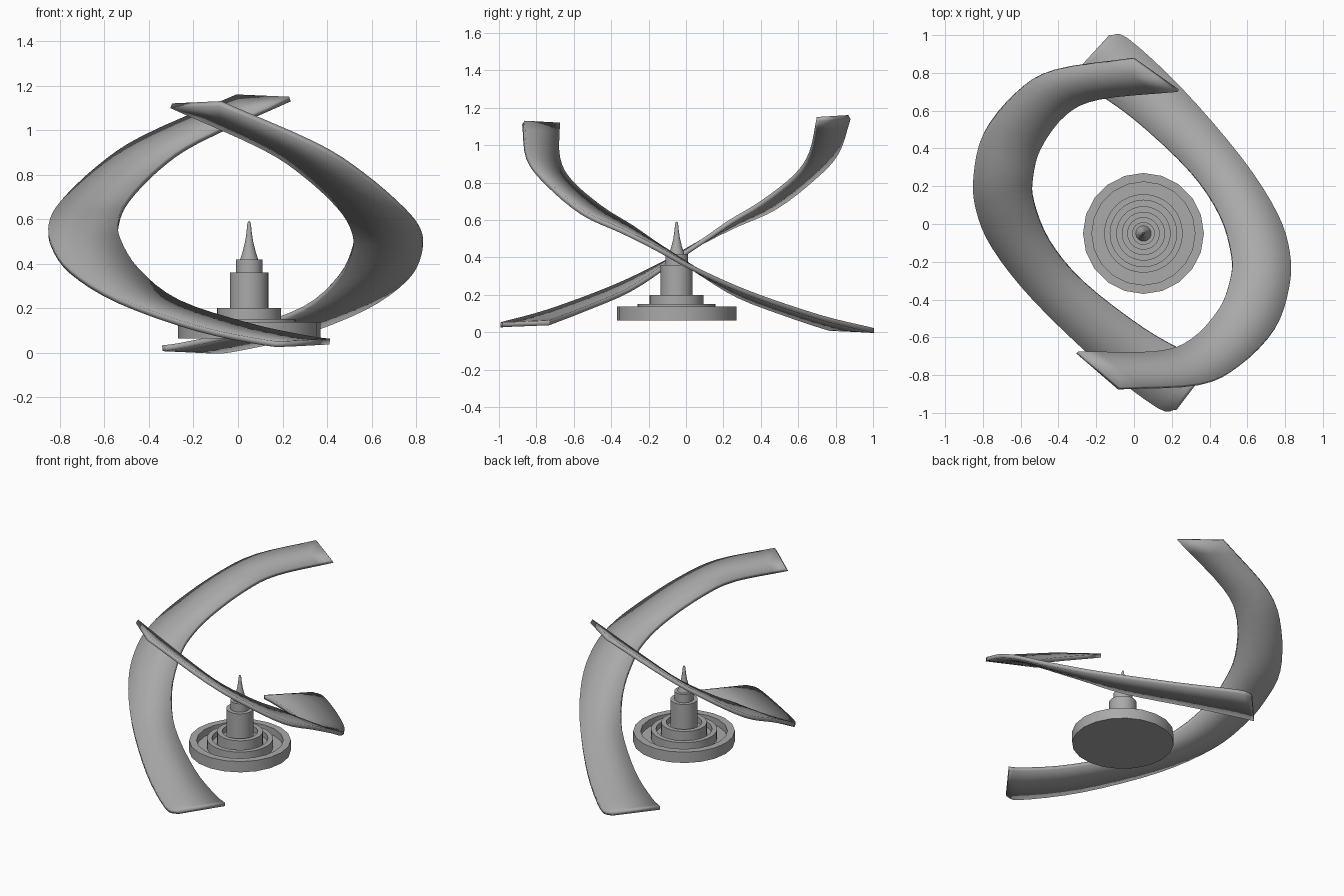
import bpy, bmesh, math
from mathutils import Vector, Matrix

cube = bpy.data.objects.get("Cube")
if cube:
    bpy.data.objects.remove(cube, do_unlink=True)

# Single stone grey material
stone = bpy.data.materials.new("stone_grey")
stone.use_nodes = True
GREY = (0.4, 0.4, 0.4, 1.0)
stone.diffuse_color = GREY
stone.node_tree.nodes["Principled BSDF"].inputs["Base Color"].default_value = GREY


def make_object(name, bm):
    """Turn a bmesh into a shaded object with the stone material."""
    bmesh.ops.recalc_face_normals(bm, faces=bm.faces)
    mesh = bpy.data.meshes.new(name)
    bm.to_mesh(mesh)
    bm.free()
    mesh.materials.append(stone)
    obj = bpy.data.objects.new(name, mesh)
    bpy.context.collection.objects.link(obj)
    return obj


def smooth(obj, degrees=30):
    bpy.ops.object.select_all(action="DESELECT")
    obj.select_set(True)
    bpy.context.view_layer.objects.active = obj
    bpy.ops.object.shade_smooth_by_angle(angle=math.radians(degrees))


def spline(points, steps):
    """Smooth curve through the points, evenly subdivided per span."""
    pts = [Vector(p) for p in points]
    pts = [2 * pts[0] - pts[1]] + pts + [2 * pts[-1] - pts[-2]]
    result = []
    for a, b, c, d in zip(pts, pts[1:], pts[2:], pts[3:]):
        for i in range(steps):
            t = i / steps
            result.append(b + (c - a) * t / 2
                          + (a - 2.5 * b + 2 * c - d / 2) * t * t
                          + (1.5 * (b - c) + (d - a) / 2) * t ** 3)
    return result + [pts[-2]]


def lathe(name, profile, sides, centre):
    """Revolve a (radius, height) profile about a vertical axis."""
    bm = bmesh.new()
    rings = []
    for radius, height in profile:
        if radius == 0:
            rings.append([bm.verts.new((0, 0, height))])
        else:
            rings.append([bm.verts.new((radius * math.cos(math.tau * k / sides),
                                        radius * math.sin(math.tau * k / sides), height))
                          for k in range(sides)])
    for low, high in zip(rings, rings[1:]):
        for k in range(sides):
            n = (k + 1) % sides
            corners = [low[k % len(low)], low[n % len(low)],
                       high[n % len(high)], high[k % len(high)]]
            bm.faces.new(list(dict.fromkeys(corners)))
    obj = make_object(name, bm)
    obj.location = centre
    smooth(obj)
    return obj


# Sweeping blades: outer and inner edges from the raised tip to the ground tip
OUTER = [(-.08, -.87, 1.12), (.346, -.847, .935), (.56, -.745, .8), (.745, -.555, .64),
         (.82, -.34, .54), (.825, -.16, .45), (.76, .05, .335), (.574, .344, .205),
         (.257, .714, .08), (-.03, .98, .015), (-.13, 1, .01)]
INNER = [(-.3, -.68, 1.11), (.11, -.68, .925), (.3, -.615, .8), (.45, -.45, .66),
         (.51, -.29, .56), (.515, -.16, .47), (.452, .05, .335), (.294, .28, .195),
         (0, .555, .09), (-.24, .72, .035), (-.34, .77, .02)]
THICKNESS = 0.026


def blade(name, turn, lift):
    bm = bmesh.new()
    rows = [[bm.verts.new(o.lerp(i, f / 2)) for f in range(3)]
            for o, i in zip(spline(OUTER, 4), spline(INNER, 4))]
    for a, b in zip(rows, rows[1:]):
        for k in range(2):
            bm.faces.new((a[k], a[k + 1], b[k + 1], b[k]))
    bmesh.ops.transform(bm, verts=bm.verts,
                        matrix=Matrix.Translation((0, 0, lift))
                        @ Matrix.Rotation(math.radians(turn), 4, "Z"))
    obj = make_object(name, bm)
    solid = obj.modifiers.new("thickness", "SOLIDIFY")
    solid.thickness = THICKNESS
    solid.offset = 0
    smooth(obj)


blade("left_blade", 0, 0)
blade("right_blade", 185.5, 0.03)

# Tiered fountain: three rimmed basins, stepped column and finial
CENTRE = (0.05, -0.05, 0)


def basin(name, radius, rim, bottom, top, floor, sides):
    inside = radius - rim
    lathe(name, [(0, bottom), (radius, bottom), (radius, top), (inside, top),
                 (inside, floor), (0, floor)], sides, CENTRE)


basin("lower_basin", 0.32, 0.047, 0.063, 0.138, 0.09, 20)
basin("middle_basin", 0.208, 0.032, 0.08, 0.152, 0.115, 32)
basin("upper_basin", 0.144, 0.032, 0.1, 0.2, 0.16, 32)
lathe("column", [(0, .1), (.086, .1), (.086, .36), (0, .36)], 32, CENTRE)
lathe("column_cap", [(0, .35), (.06, .35), (.06, .418), (0, .418)], 32, CENTRE)
lathe("finial", [(0, .41), (.042, .415), (.029, .455), (.018, .5), (.012, .54),
                 (.008, .58), (.004, .59), (0, .591)], 24, CENTRE)
